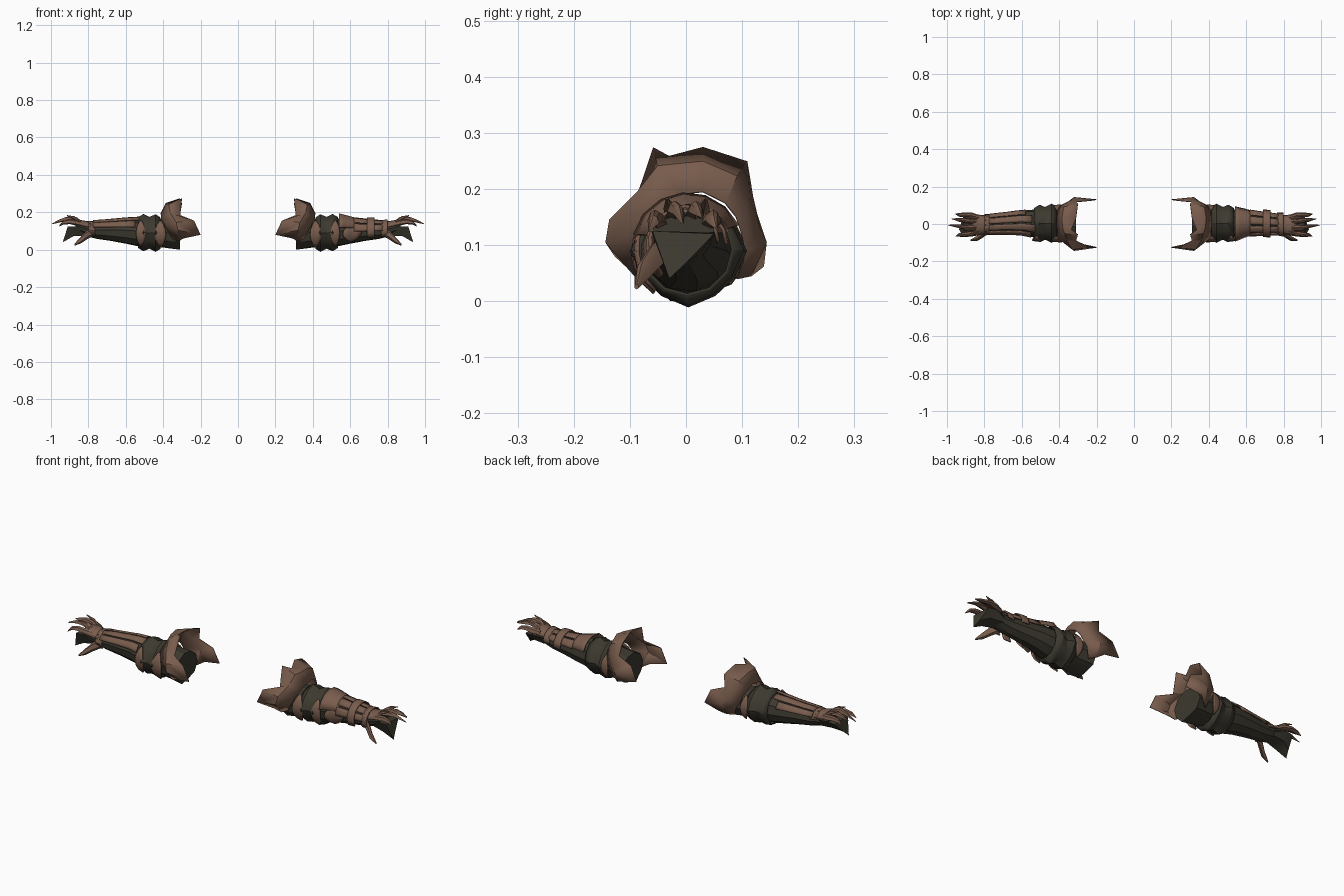
import bpy, bmesh, math
from mathutils import Vector


def material(name, rgb):
    m = bpy.data.materials.new(name)
    m.diffuse_color = (*rgb, 1)
    return m


BROWN = material("brown_leather", (0.19, 0.108, 0.074))
DARK = material("dark_cloth", (0.046, 0.041, 0.029))

# Arm cross-sections: x, centre y, centre z, half width, half height
ARM = [(0.31, 0.010, 0.080, 0.092, 0.077), (0.40, 0.005, 0.088, 0.084, 0.078),
       (0.53, 0.002, 0.092, 0.076, 0.076), (0.60, 0.008, 0.097, 0.064, 0.066),
       (0.68, 0.004, 0.100, 0.055, 0.054), (0.76, 0.000, 0.102, 0.048, 0.044),
       (0.81, -0.005, 0.108, 0.046, 0.036), (0.87, -0.005, 0.128, 0.056, 0.025)]


def arm_point(x, deg, off=0.0):
    """Point on the arm skin at x, angle from the back over the top."""
    for a, b in zip(ARM, ARM[1:]):
        if x <= b[0] or b is ARM[-1]:
            t = (x - a[0]) / (b[0] - a[0])
            cy, cz, ry, rz = [p + (q - p) * t for p, q in zip(a[1:], b[1:])]
            r = math.radians(deg)
            return Vector((x, cy + (ry + off) * math.cos(r), cz + (rz + off) * math.sin(r)))


def grid(name, side, rows, mat, closed=False, caps=False, thick=0.0):
    """Skin rows of points; closed joins each row into a ring."""
    bm = bmesh.new()
    vs = [[bm.verts.new((p[0] * side, p[1], p[2])) for p in row] for row in rows]
    n = len(rows[0])
    for r, s in zip(vs, vs[1:]):
        for j in range(n if closed else n - 1):
            k = (j + 1) % n
            bm.faces.new((r[j], r[k], s[k], s[j]))
    if caps:
        bm.faces.new(vs[0])
        bm.faces.new(vs[-1])
    bmesh.ops.remove_doubles(bm, verts=bm.verts, dist=0.0003)
    bmesh.ops.recalc_face_normals(bm, faces=bm.faces)
    me = bpy.data.meshes.new(name)
    bm.to_mesh(me)
    bm.free()
    me.materials.append(mat)
    ob = bpy.data.objects.new(name, me)
    bpy.context.collection.objects.link(ob)
    if thick:
        mod = ob.modifiers.new("thickness", "SOLIDIFY")
        mod.thickness = thick
        mod.offset = 0
    return ob


def plate(name, side, x0, x1, a0, a1, off0, off1, mat=BROWN, lens=False, n=6):
    """Curved plate lying on the arm; lens narrows it to both ends."""
    rows, mid = [], (x0 + x1) / 2
    for i in range(5):
        u = i / 4
        row = []
        for j in range(n + 1):
            v = j / n
            w = 0.15 + 0.85 * math.sin(math.pi * v) if lens else 1
            row.append(arm_point(mid + (x0 + (x1 - x0) * u - mid) * w,
                                 a0 + (a1 - a0) * v, off0 + (off1 - off0) * u))
        rows.append(row)
    return grid(name, side, rows, mat, thick=0.006)


def claw(name, side, path, mat=BROWN):
    """Tapered bent spike along (x, y, z, half width, half height) points."""
    rows = []
    for x, y, z, w, h in path:
        rows.append([(x, y - w, z - h * 0.5), (x, y - w * 0.6, z + h * 0.6), (x, y, z + h),
                     (x, y + w * 0.6, z + h * 0.6), (x, y + w, z - h * 0.5), (x, y, z - h)])
    return grid(name, side, rows, mat, closed=True, caps=True)


# Shoulder guard stations from front to back: inner rim, crest, outer rim
GUARD = [((0.29, -0.105, 0.062), (0.32, -0.09, 0.045), (0.35, -0.08, 0.060)),
         ((0.20, -0.125, 0.080), (0.32, -0.142, 0.105), (0.385, -0.09, 0.12)),
         ((0.235, -0.125, 0.155), (0.33, -0.135, 0.145), (0.40, -0.08, 0.15)),
         ((0.31, -0.09, 0.175), (0.36, -0.085, 0.195), (0.41, -0.06, 0.165)),
         ((0.30, -0.057, 0.273), (0.37, -0.05, 0.240), (0.41, -0.038, 0.182)),
         ((0.335, -0.03, 0.257), (0.38, -0.02, 0.243), (0.412, -0.01, 0.190)),
         ((0.31, 0.03, 0.273), (0.385, 0.03, 0.248), (0.412, 0.03, 0.195)),
         ((0.30, 0.108, 0.248), (0.375, 0.09, 0.222), (0.41, 0.07, 0.175)),
         ((0.31, 0.118, 0.185), (0.36, 0.112, 0.180), (0.40, 0.09, 0.150)),
         ((0.235, 0.125, 0.155), (0.33, 0.130, 0.13), (0.39, 0.10, 0.12)),
         ((0.20, 0.130, 0.080), (0.32, 0.142, 0.105), (0.37, 0.105, 0.09)),
         ((0.29, 0.137, 0.062), (0.32, 0.115, 0.045), (0.35, 0.09, 0.04))]

for side, tag in ((-1, "left"), (1, "right")):
    # Sleeve and forearm
    rows = [[arm_point(s[0], 30 + 36 * k) for k in range(10)] for s in ARM]
    rows[0][6].z = 0.0
    rows[0][7].z = 0.012
    grid("sleeve_" + tag, side, rows, DARK, closed=True, caps=True)

    # Shoulder guard
    grid("shoulder_guard_" + tag, side, GUARD, BROWN, thick=0.004)

    # Elbow wrap with pointed rims, and lens plates around it
    rows = []
    for x, off, spike in ((0.415, 0.004, 0), (0.44, 0.013, 0.008), (0.475, 0.006, 0),
                          (0.505, 0.013, 0.008), (0.535, 0.005, 0)):
        rows.append([arm_point(x, 30 * k, off + spike * (k % 3 == 0)) for k in range(12)])
    grid("elbow_wrap_" + tag, side, rows, DARK, closed=True, thick=0.004)
    for nm, x0, x1 in (("inner", 0.385, 0.445), ("outer", 0.495, 0.545)):
        plate(f"elbow_lens_{nm}_{tag}", side, x0, x1, 135, 232, 0.016, 0.016, lens=True)
    plate("elbow_lens_back_" + tag, side, 0.39, 0.43, -40, 45, 0.012, 0.012, lens=True)

    # Palm: hollow dark wedge with a pointed lower tip
    grid("palm_" + tag, side, [
        [(0.81, -0.045, 0.115), (0.81, -0.02, 0.075), (0.81, 0.035, 0.085), (0.81, 0.04, 0.115)],
        [(0.87, -0.062, 0.125), (0.88, -0.04, 0.072), (0.88, 0.025, 0.085), (0.87, 0.052, 0.122)],
        [(0.91, -0.060, 0.125), (0.937, -0.03, 0.040), (0.925, 0.0, 0.068), (0.91, 0.050, 0.120)]],
        DARK, closed=True, caps=True)

    # Back of the hand, four clawed fingers and a thumb
    plate("hand_plate_" + tag, side, 0.79, 0.87, 20, 160, 0.006, 0.008)
    for i, (y, tx, ty, tz) in enumerate(((-0.050, 0.955, -0.066, 0.125), (-0.018, 0.995, -0.006, 0.138),
                                         (0.016, 0.975, 0.028, 0.150), (0.044, 0.955, 0.054, 0.130))):
        top = 0.166 if i in (1, 2) else 0.150
        claw(f"finger_{i + 1}_{tag}", side, [
            (0.83, y * 0.8, 0.138, 0.013, 0.012), (0.865, y, top - 0.006, 0.017, 0.015),
            (0.90, y * 1.1, top, 0.014, 0.013), (0.935, (y + ty) / 2, top - 0.006, 0.010, 0.010),
            (tx, ty, tz, 0.0015, 0.002)])
    claw("thumb_" + tag, side, [
        (0.775, -0.035, 0.095, 0.014, 0.022), (0.81, -0.058, 0.078, 0.016, 0.024),
        (0.84, -0.078, 0.052, 0.014, 0.018), (0.875, -0.088, 0.026, 0.004, 0.005)])
    for i, a in enumerate((75, 110)):
        claw(f"knuckle_spike_{i}_{tag}", side, [
            (0.84, (-0.025, 0.03)[i], 0.145, 0.012, 0.010),
            (0.875, (-0.030, 0.032)[i], 0.170, 0.010, 0.009),
            (0.915, (-0.034, 0.036)[i], 0.183, 0.002, 0.002)])

    if side < 0:
        # Long forearm splints
        for i, (a, x0) in enumerate(((22, 0.58), (58, 0.545), (94, 0.53), (130, 0.55))):
            plate(f"splint_{i}_{tag}", side, x0, 0.775, a, a + 30, 0.006, 0.010, n=3)
        plate("wrist_band_" + tag, side, 0.765, 0.80, 10, 215, 0.006, 0.008)
    else:
        # Flared bracer, splints and strapped wrist plates
        plate("bracer_" + tag, side, 0.54, 0.63, 25, 165, 0.024, 0.008)
        plate("bracer_front_" + tag, side, 0.56, 0.66, 150, 225, 0.012, 0.007, lens=True)
        for i, a in enumerate((20, 62, 104, 146)):
            plate(f"splint_{i}_{tag}", side, 0.62, 0.78, a, a + 35, 0.010, 0.010, n=3)
        plate("strap_" + tag, side, 0.69, 0.73, 0, 210, 0.017, 0.020, n=9)
        plate("wrist_band_" + tag, side, 0.765, 0.80, 0, 220, 0.010, 0.015, n=9)

for ob in bpy.context.collection.objects:
    ob.select_set(True)
    bpy.context.view_layer.objects.active = ob
bpy.ops.object.shade_smooth_by_angle(angle=math.radians(30))
